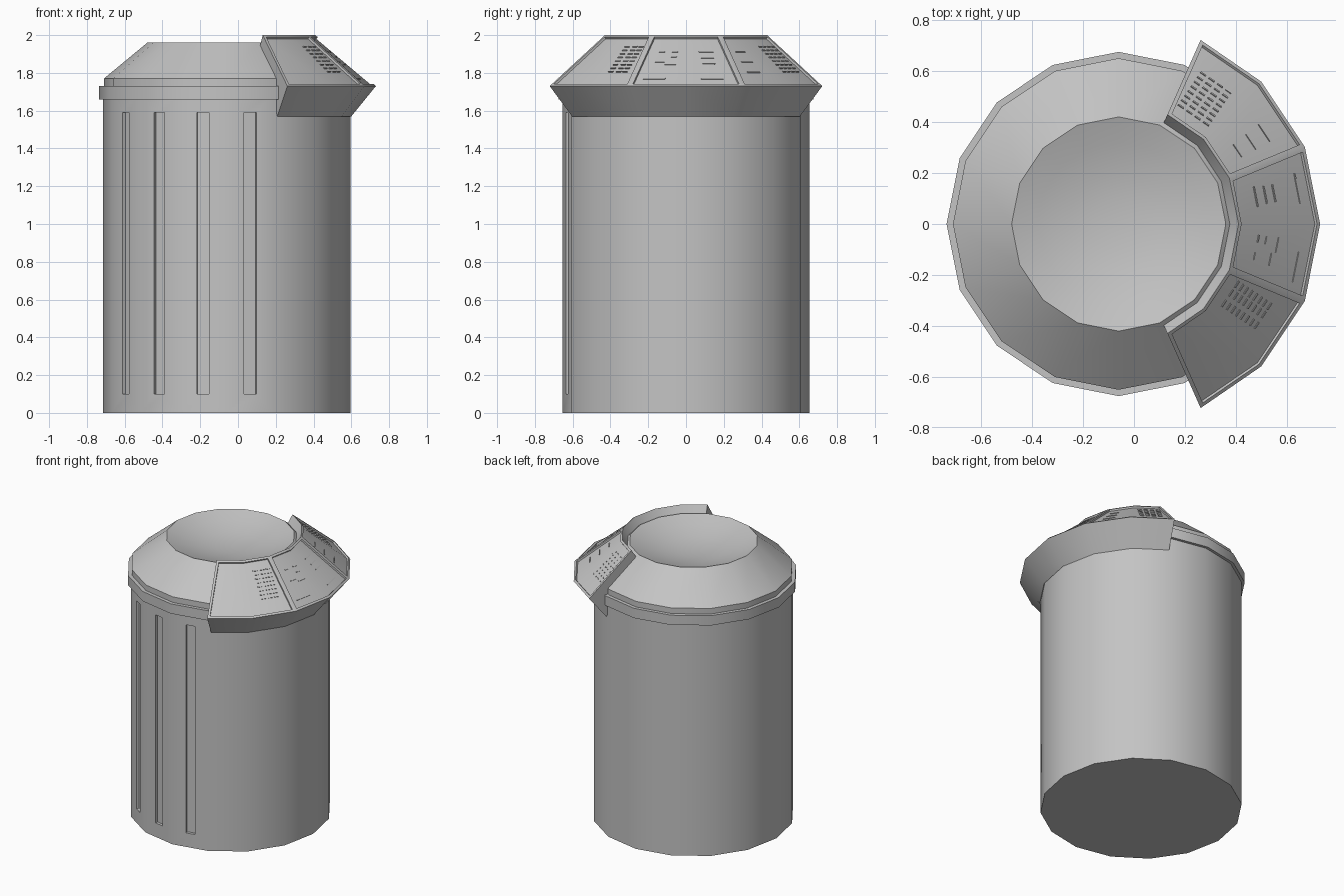
import bpy, bmesh
from math import radians, sin, cos
from mathutils import Matrix, Vector

cube = bpy.data.objects.get("Cube")
if cube:
    bpy.data.objects.remove(cube)

AXIS = Vector((-0.06, 0, 0))
SIDES = 16
STEP = 360 / SIDES

grey = bpy.data.materials.new("light_grey")
grey.use_nodes = True
grey.diffuse_color = (0.55, 0.55, 0.55, 1)
grey.node_tree.nodes["Principled BSDF"].inputs["Base Color"].default_value = (0.55, 0.55, 0.55, 1)


def finish(bm, name, smooth=30):
    mesh = bpy.data.meshes.new(name)
    bm.to_mesh(mesh)
    bm.free()
    mesh.materials.append(grey)
    obj = bpy.data.objects.new(name, mesh)
    obj.location = AXIS
    bpy.context.collection.objects.link(obj)
    if smooth:
        bpy.ops.object.select_all(action="DESELECT")
        obj.select_set(True)
        bpy.context.view_layer.objects.active = obj
        bpy.ops.object.shade_smooth_by_angle(angle=radians(smooth))
    return obj


def sweep(profile, angles, ring):
    """Turn a closed (radius, z) profile through the angles; ring joins the ends."""
    bm = bmesh.new()
    rows = [[bm.verts.new((r * cos(radians(a)), r * sin(radians(a)), z)) for r, z in profile]
            for a in angles]
    n = len(profile)
    pairs = list(zip(rows, rows[1:] + rows[:1]))
    for a, b in pairs if ring else pairs[:-1]:
        for i in range(n):
            j = (i + 1) % n
            if profile[i][0] + profile[j][0] > 0:
                bm.faces.new((a[i], b[i], b[j], a[j]))
    if not ring:
        bm.faces.new(rows[0])
        bm.faces.new(rows[-1])
    bmesh.ops.remove_doubles(bm, verts=bm.verts, dist=1e-5)
    bmesh.ops.recalc_face_normals(bm, faces=bm.faces)
    return bm


full = [i * STEP for i in range(SIDES)]

# Body with four recessed slots on the front facets
bm = sweep([(0, 0), (0.655, 0), (0.655, 1.7), (0, 1.7)], full, True)
slot_angles = [270 + k * STEP for k in (-2.5, -1.5, -0.5, 0.5)]
for a in slot_angles:
    out = Vector((cos(radians(a)), sin(radians(a)), 0))
    side = Vector((-out.y, out.x, 0))
    face = max(bm.faces, key=lambda f: f.normal.dot(out) + 0.01 * f.calc_area())
    bmesh.ops.inset_individual(bm, faces=[face], thickness=0.04)
    apothem = face.calc_center_median().dot(out)
    for v in face.verts:
        u = 0.033 if v.co.dot(side) > 0 else -0.033
        v.co = out * apothem + side * u + Vector((0, 0, 1.59 if v.co.z > 0.8 else 0.1))
    walls = bmesh.ops.extrude_discrete_faces(bm, faces=[face])["faces"]
    bmesh.ops.translate(bm, verts=walls[0].verts, vec=out * -0.02)
    bm.normal_update()
finish(bm, "body")

# Rim band and domed lid with a shallow bowl
finish(sweep([(0.6, 1.66), (0.675, 1.66), (0.675, 1.73), (0.6, 1.73)], full, True), "rim")
lid = [(0, 1.7), (0.65, 1.7), (0.65, 1.77), (0.42, 1.96),
       (0.32, 1.925), (0.2, 1.895), (0.1, 1.882), (0, 1.878)]
finish(sweep(lid, full, True), "lid")

# Console wrapped round the left side, with three framed panels
END = 66
INNER, OUTER = Vector((0.47, 2.0)), Vector((0.79, 1.73))
angles = [-END, -2 * STEP, -STEP, 0, STEP, 2 * STEP, END]
bm = sweep([(0.425, 1.93), tuple(INNER), tuple(OUTER), (0.66, 1.57)], angles, False)
slopes = [f for f in bm.faces if f.normal.z > 0.3 and f.calc_center_median().xy.length > 0.5
          and len({round(v.co.z, 2) for v in f.verts} & {2.0, 1.73}) == 2
          and min(v.co.z for v in f.verts) > 1.7]
slopes.sort(key=lambda f: f.calc_center_median().y)
for k in range(3):
    panel = slopes[2 * k:2 * k + 2]
    for thick, depth in ((0.016, 0), (0.001, -0.012)):
        bmesh.ops.inset_region(bm, faces=panel, thickness=thick, depth=depth,
                               use_boundary=True, use_even_offset=True)
finish(bm, "console", 20)

# Raised strokes on the panels: each is (across, along the slope, length)
bm = bmesh.new()


def strokes(segment, marks):
    a0, a1 = angles[segment], angles[segment + 1]
    mid, half = radians((a0 + a1) / 2), radians((a1 - a0) / 2)
    out = Vector((cos(mid), sin(mid), 0))
    top = out * INNER.x * cos(half) + Vector((0, 0, INNER.y))
    low = out * OUTER.x * cos(half) + Vector((0, 0, OUTER.y))
    down = (low - top).normalized()
    across = Vector((-out.y, out.x, 0))
    normal = across.cross(down)
    if normal.z < 0:
        normal = -normal
    turn = Matrix((across, down, normal)).transposed().to_4x4()
    for u, t, length in marks:
        spot = top.lerp(low, t) + across * u - normal * 0.0105
        size = Matrix.Diagonal((length, 0.006, 0.006, 1))
        bmesh.ops.create_cube(bm, size=1, matrix=Matrix.Translation(spot) @ turn @ size)


def columns(us, rows, length):
    return [(u, 0.2 + 0.07 * i, length) for u in us for i in range(rows)]


strokes(5, columns((-0.06, -0.02, 0.02, 0.06), 8, 0.026))
strokes(4, [(-0.02, 0.3, 0.06), (-0.02, 0.5, 0.07), (-0.02, 0.7, 0.08)])
strokes(3, [(0, 0.3, 0.08), (0, 0.42, 0.07), (0, 0.53, 0.07), (0, 0.83, 0.12)])
strokes(2, [(0.05, 0.3, 0.03), (-0.02, 0.3, 0.03), (0.05, 0.4, 0.03), (-0.02, 0.5, 0.05),
            (0.04, 0.55, 0.06), (-0.03, 0.83, 0.12)])
strokes(1, columns((-0.03, 0.02, 0.06), 8, 0.03))
finish(bm, "panel_strokes", 0)
